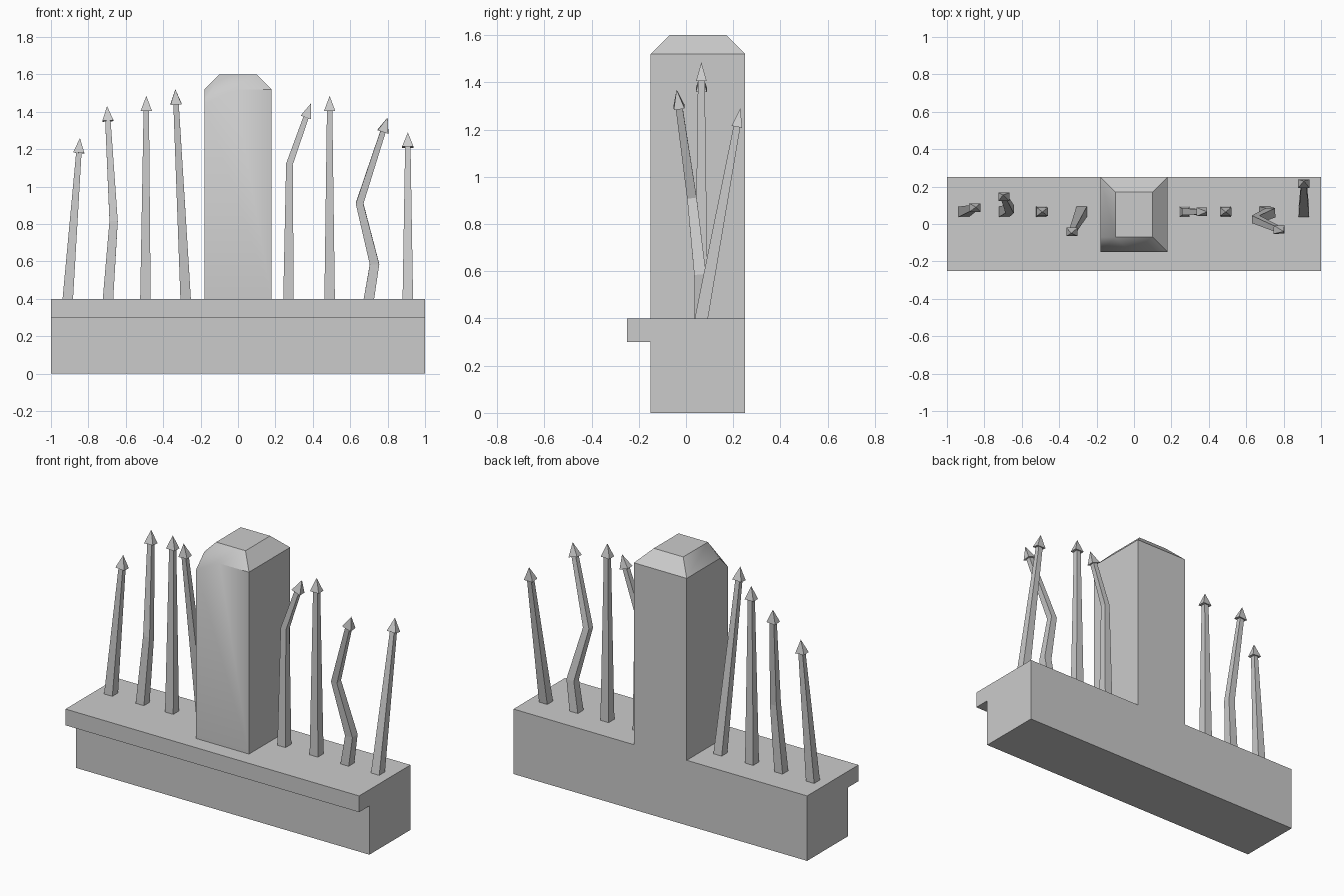
import bpy, bmesh
from mathutils import Vector

if "Cube" in bpy.data.objects:
    bpy.data.objects.remove(bpy.data.objects["Cube"])


def make_object(name, bm):
    bmesh.ops.recalc_face_normals(bm, faces=bm.faces)
    mesh = bpy.data.meshes.new(name)
    bm.to_mesh(mesh)
    bm.free()
    ob = bpy.data.objects.new(name, mesh)
    bpy.context.collection.objects.link(ob)
    return ob


# Wall base: stepped profile extruded along x
bm = bmesh.new()
profile = [(-.15, 0), (.25, 0), (.25, .4), (-.25, .4), (-.25, .3), (-.15, .3)]
face = bm.faces.new([bm.verts.new((-1, y, z)) for y, z in profile])
ext = bmesh.ops.extrude_face_region(bm, geom=[face])
bmesh.ops.translate(bm, vec=(2, 0, 0),
                    verts=[g for g in ext["geom"] if isinstance(g, bmesh.types.BMVert)])
make_object("wall_base", bm)

# Pillar: chamfered top with a chipped front left corner
bm = bmesh.new()


def ring(inset, z):
    a, f, b = .18 - inset, -.15 + inset, .25 - inset
    return [bm.verts.new(p) for p in ((-a, f, z), (a, f, z), (a, b, z), (-a, b, z))]


low, mid, top = ring(0, .4), ring(0, 1.52), ring(.08, 1.6)
mid[0].co.z = 1.44
chip_front = bm.verts.new((-.02, -.15, 1.52))
chip_side = bm.verts.new((-.18, -.07, 1.52))
for f in (low[::-1], top,
          (low[0], low[1], mid[1], chip_front, mid[0]),
          (low[1], low[2], mid[2], mid[1]),
          (low[2], low[3], mid[3], mid[2]),
          (low[3], low[0], mid[0], chip_side, mid[3]),
          (chip_front, mid[1], top[1], top[0]),
          (mid[1], mid[2], top[2], top[1]),
          (mid[2], mid[3], top[3], top[2]),
          (mid[3], chip_side, top[0], top[3]),
          (mid[0], chip_front, top[0]),
          (mid[0], top[0], chip_side)):
    bm.faces.new(f)
pillar = make_object("pillar", bm)
bpy.context.view_layer.objects.active = pillar
pillar.select_set(True)
bpy.ops.object.shade_smooth_by_angle(angle=.72)
pillar.select_set(False)


# Railing spikes: tapered square stem along a path, with a pyramid head
def spike(name, path):
    pts = [Vector(p) for p in path]
    bm = bmesh.new()
    tip = pts[-1]
    end_dir = (tip - pts[-2]).normalized()
    neck = tip - end_dir * .08
    pts[-1] = neck

    def square(center, direction, hx, hy):
        q = Vector((0, 0, 1)).rotation_difference(direction)
        return [bm.verts.new(center + q @ Vector((sx * hx, sy * hy, 0)))
                for sx, sy in ((-1, -1), (1, -1), (1, 1), (-1, 1))]

    rings = []
    height = neck.z - pts[0].z
    for i, p in enumerate(pts):
        if i == 0:
            d = Vector((0, 0, 1))
        elif i == len(pts) - 1:
            d = end_dir
        else:
            d = (p - pts[i - 1]).normalized() + (pts[i + 1] - p).normalized()
        h = .028 - .0135 * (p.z - pts[0].z) / height
        rings.append(square(p, d, h, h))
    for a, b in zip(rings, rings[1:]):
        for i in range(4):
            j = (i + 1) % 4
            bm.faces.new((a[i], a[j], b[j], b[i]))
    bm.faces.new(rings[0][::-1])
    bm.faces.new(rings[-1])
    head = square(neck, end_dir, .03, .023)
    apex = bm.verts.new(tip)
    bm.faces.new(head[::-1])
    for i in range(4):
        bm.faces.new((head[i], head[(i + 1) % 4], apex))
    make_object(name, bm)


Y = .065
paths = [
    [(-.91, Y, .4), (-.845, .09, 1.26)],
    [(-.695, Y, .4), (-.665, .08, .815), (-.70, .155, 1.43)],
    [(-.495, Y, .4), (-.49, Y, 1.485)],
    [(-.28, Y, .4), (-.335, -.05, 1.52)],
    [(.27, Y, .4), (.275, Y, 1.12), (.39, Y, 1.445)],
    [(.49, Y, .4), (.49, Y, 1.485)],
    [(.70, Y, .4), (.73, .06, .585), (.65, .025, .91), (.80, -.04, 1.37)],
    [(.908, Y, .4), (.908, .23, 1.29)],
]
for n, path in enumerate(paths, 1):
    spike(f"railing_spike_{n}", path)
